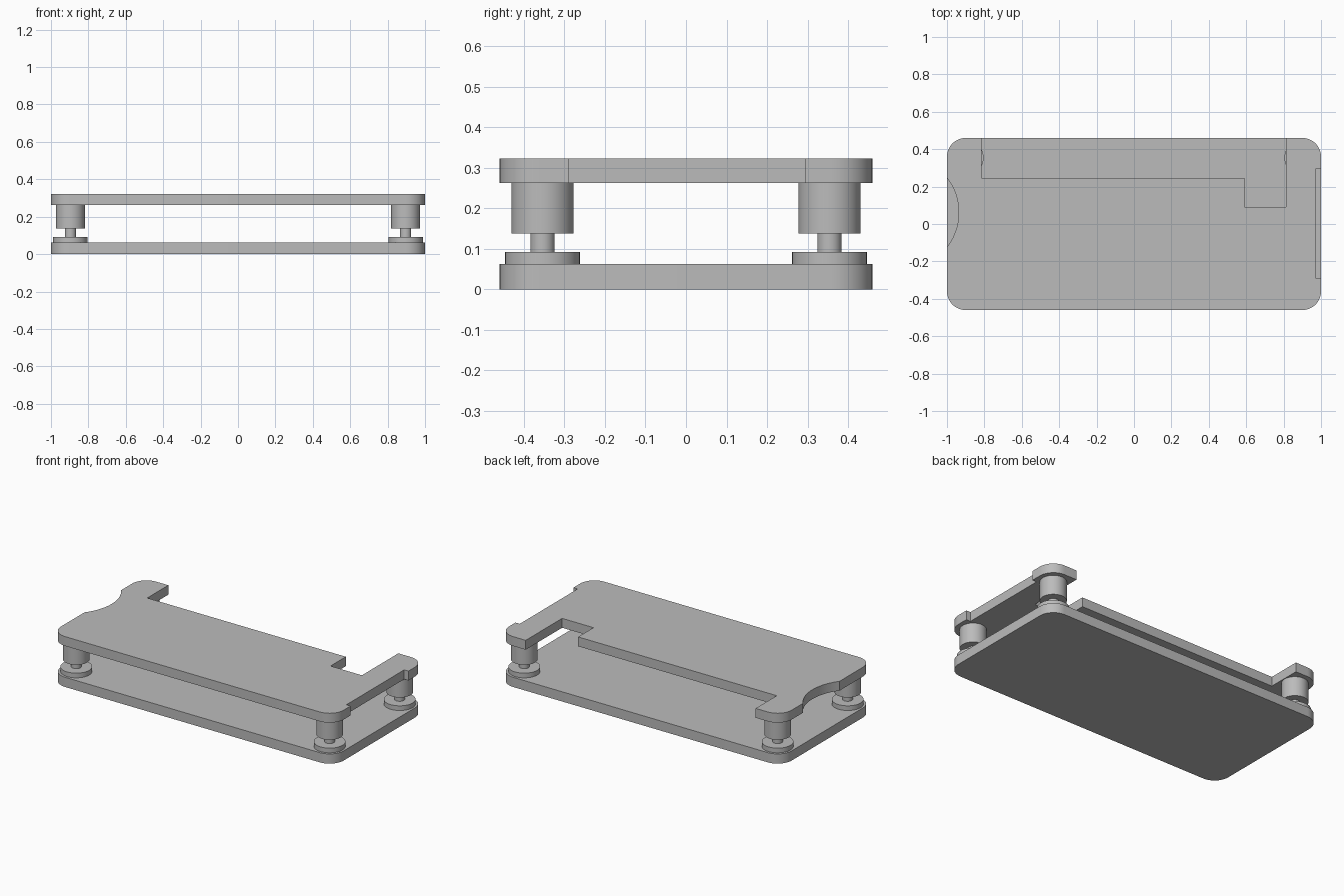
import bpy, bmesh
from math import sin, cos, pi, asin

cube = bpy.data.objects.get("Cube")
if cube:
    bpy.data.objects.remove(cube, do_unlink=True)

HX, HY, CORNER = 1.0, 0.46, 0.1
BASE_TOP, DISC_TOP, STEM_TOP, POST_TOP, TOP = 0.062, 0.092, 0.138, 0.262, 0.322

grey = bpy.data.materials.new("plain grey")
grey.use_nodes = True
grey.diffuse_color = (0.5, 0.5, 0.5, 1)
bsdf = next(n for n in grey.node_tree.nodes if n.type == "BSDF_PRINCIPLED")
bsdf.inputs["Base Color"].default_value = grey.diffuse_color


def arc(cx, cy, r, start, end, steps=12):
    angles = [start + (end - start) * i / steps for i in range(steps + 1)]
    return [(cx + r * cos(a), cy + r * sin(a)) for a in angles]


def corner(sx, sy, start):
    return arc(sx * (HX - CORNER), sy * (HY - CORNER), CORNER, start, start + pi / 2)


def extrude(name, outline, z0, z1):
    """Turn a counter-clockwise outline into a solid slab."""
    bm = bmesh.new()
    face = bm.faces.new([bm.verts.new((x, y, z0)) for x, y in outline])
    new = bmesh.ops.extrude_face_region(bm, geom=[face])["geom"]
    verts = [v for v in new if isinstance(v, bmesh.types.BMVert)]
    bmesh.ops.translate(bm, verts=verts, vec=(0, 0, z1 - z0))
    bmesh.ops.recalc_face_normals(bm, faces=bm.faces)
    mesh = bpy.data.meshes.new(name)
    bm.to_mesh(mesh)
    bm.free()
    mesh.materials.append(grey)
    obj = bpy.data.objects.new(name, mesh)
    bpy.context.collection.objects.link(obj)
    bpy.ops.object.select_all(action="DESELECT")
    obj.select_set(True)
    bpy.context.view_layer.objects.active = obj
    bpy.ops.object.shade_smooth_by_angle(angle=pi / 6)
    return obj


# Corners in counter-clockwise order, starting at the front right
front_right, front_left = corner(-1, -1, pi), corner(1, -1, 1.5 * pi)
back_left, back_right = corner(1, 1, 0), corner(-1, 1, pi / 2)

# Base plate
extrude("base_plate", front_right + front_left + back_left + back_right, 0, BASE_TOP)

# Top plate: shallow side slot, stepped back notch and curved side scoop
side_slot = [(HX, -0.29), (0.97, -0.29), (0.97, 0.294), (HX, 0.294)]
back_notch = [(0.812, HY), (0.812, 0.092), (0.59, 0.092), (0.59, 0.247),
              (-0.815, 0.247), (-0.815, HY)]
half, depth = 0.185, 0.063
radius = (half ** 2 + depth ** 2) / (2 * depth)
sweep = asin(half / radius)
scoop = arc(depth - HX - radius, 0.062, radius, sweep, -sweep, 20)
extrude("top_plate", front_right + front_left + side_slot + back_left
        + back_notch + back_right + scoop, POST_TOP, TOP)

# Four corner supports, each a disc, a thin stem and a wide post
for side, sx in (("right", -1), ("left", 1)):
    for end, sy in (("front", -1), ("back", 1)):
        for part, r, z0, z1 in (("foot_disc", 0.092, BASE_TOP, DISC_TOP),
                                ("stem", 0.03, DISC_TOP, STEM_TOP),
                                ("post", 0.077, STEM_TOP, POST_TOP)):
            circle = arc(sx * 0.896, sy * 0.354, r, 0, 2 * pi, 48)[:-1]
            extrude(f"{end}_{side}_{part}", circle, z0, z1)
